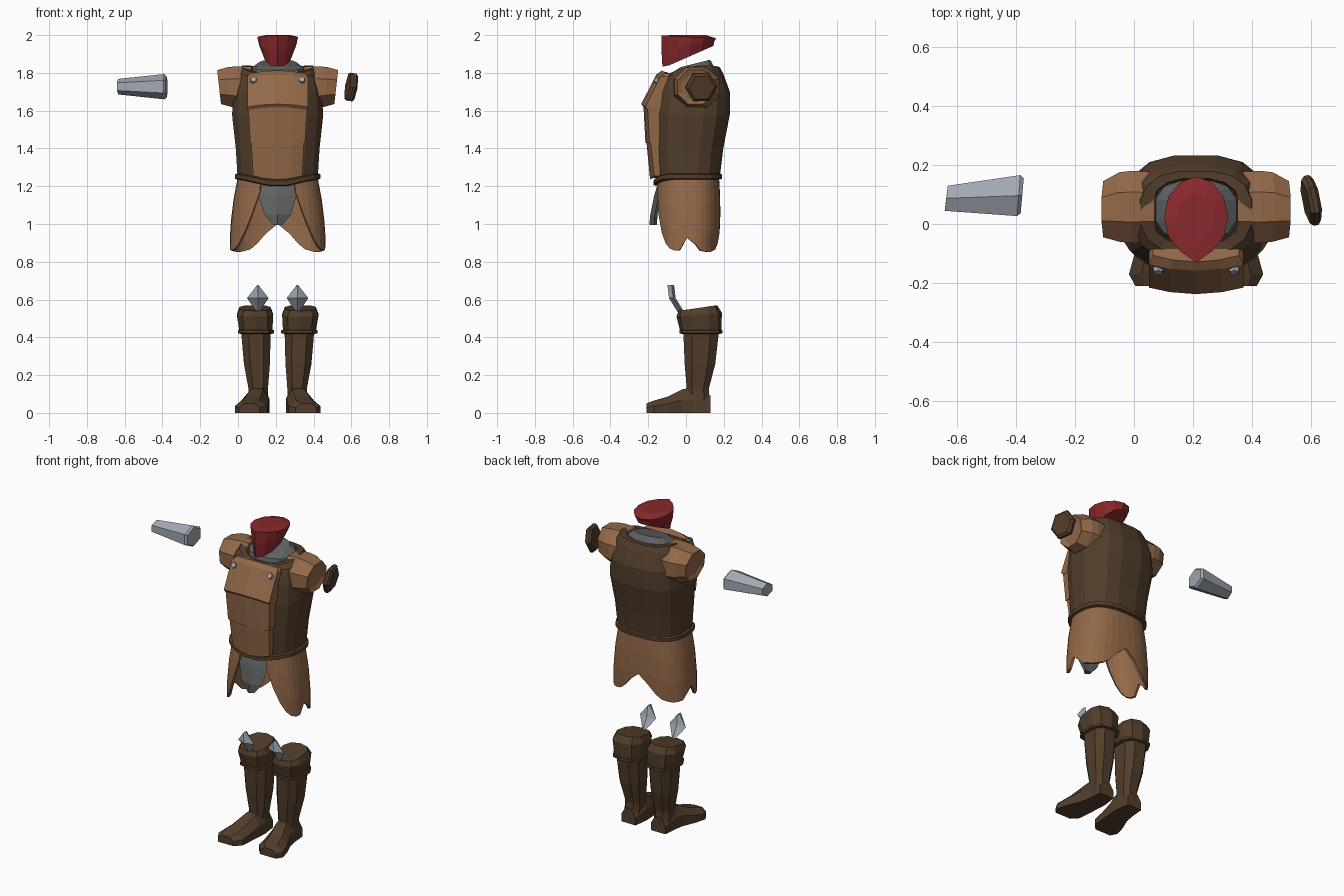
import bpy, bmesh, math
from mathutils import Vector

if "Cube" in bpy.data.objects:
    bpy.data.objects.remove(bpy.data.objects["Cube"])

CX = 0.21  # centre line of the suit


def material(name, rgb):
    m = bpy.data.materials.new(name)
    m.diffuse_color = (*rgb, 1)
    m.use_nodes = True
    m.node_tree.nodes["Principled BSDF"].inputs["Base Color"].default_value = m.diffuse_color
    return m


DARK = material("dark leather", (0.085, 0.048, 0.024))
TAN = material("tan leather", (0.29, 0.14, 0.065))
RED = material("red cloth", (0.25, 0.022, 0.026))
STEEL = material("steel", (0.36, 0.40, 0.46))
GREY = material("grey cloth", (0.12, 0.125, 0.125))


def loft(name, rings, mat, caps=True, closed=True, solid=0):
    """Skin a list of equal-length rings; optional end caps and thickness."""
    bm = bmesh.new()
    rows = [[bm.verts.new(p) for p in r] for r in rings]
    n = len(rows[0])
    for a, b in zip(rows, rows[1:]):
        for i in range(n if closed else n - 1):
            j = (i + 1) % n
            bm.faces.new((a[i], a[j], b[j], b[i]))
    if caps:
        bm.faces.new(rows[0][::-1])
        bm.faces.new(rows[-1])
    bmesh.ops.recalc_face_normals(bm, faces=bm.faces)
    me = bpy.data.meshes.new(name)
    bm.to_mesh(me)
    bm.free()
    me.materials.append(mat)
    ob = bpy.data.objects.new(name, me)
    bpy.context.collection.objects.link(ob)
    if solid:
        s = ob.modifiers.new("thickness", 'SOLIDIFY')
        s.thickness, s.offset = solid, -1
    return ob


def oval(z, cx, hx, y0, y1, n=16, p=0.75, tilt=0, lift=0):
    """Squarish oval ring; tilt slopes it front to back, lift raises the sides."""
    pts = []
    for i in range(n):
        a = 2 * math.pi * (i + 0.5) / n
        c, s = math.cos(a), math.sin(a)
        u, v = [math.copysign(abs(t) ** p, t) for t in (c, s)]
        pts.append((cx + hx * u, (y0 + y1) / 2 + (y1 - y0) / 2 * v,
                    z + tilt * v + lift * c * c))
    return pts


def disc_rings(center, axis, stations, n=6, spin=0):
    """Rings round an axis: stations are (offset, radius)."""
    ax = Vector(axis).normalized()
    u = Vector((0, 1, 0))
    u = (u - ax * u.dot(ax)).normalized()
    w = ax.cross(u)
    turn = [2 * math.pi * i / n + spin for i in range(n)]
    return [[Vector(center) + ax * o + (u * math.cos(a) + w * math.sin(a)) * r
             for a in turn] for o, r in stations]


# Torso with folded neck rim
loft("torso", [oval(1.24, CX, .215, -.155, .18), oval(1.40, CX, .225, -.165, .20),
               oval(1.58, CX, .245, -.165, .235), oval(1.70, CX, .235, -.155, .235),
               oval(1.785, CX, .21, -.13, .20, tilt=.01, lift=.015),
               oval(1.81, CX, .19, -.10, .18, tilt=.02, lift=.025),
               oval(1.81, CX, .15, -.07, .155, tilt=.02, lift=.02),
               oval(1.76, CX, .145, -.065, .15)], DARK)
loft("collar", [oval(1.76, CX, .145, -.065, .15, n=12),
                oval(1.825, CX, .14, -.055, .15, n=12, tilt=.01),
                oval(1.85, CX, .10, -.03, .13, n=12, tilt=.02)], GREY)


# Belt dips to a point at the front
def belt_ring(z, grow):
    pts = oval(z, CX, .215 + grow, -.16 - grow, .18 + grow, n=24)
    return [(x, y, q - (max(0, .2 - abs(x - CX)) * .22 if y < 0 else 0))
            for x, y, q in pts]


loft("belt", [belt_ring(1.235, 0), belt_ring(1.24, .013),
              belt_ring(1.262, .013), belt_ring(1.268, 0)], DARK)


# Curved breast and belly plates
def plate(name, rows):
    rings = []
    for z, hx, yf, yb, arch in rows:
        front = [(CX + hx * t, yf + .022 * t * t, z - arch * t * t)
                 for t in (-1, -.55, 0, .55, 1)]
        rings.append(front + [(CX + hx, yb, z - arch), (CX - hx, yb, z - arch)])
    loft(name, rings, TAN)


plate("belly_plate", [(1.235, .13, -.19, -.08, -.02), (1.44, .14, -.21, -.08, 0)])
plate("middle_plate", [(1.43, .145, -.215, -.08, 0), (1.62, .155, -.225, -.08, .015)])
plate("breast_plate", [(1.615, .158, -.222, -.10, .015), (1.635, .16, -.237, -.10, .015),
                       (1.79, .16, -.158, -.085, .01), (1.813, .145, -.128, -.085, .015)])
for s in (-1, 1):
    loft("rivet", disc_rings((CX + s * .128, -.158, 1.763), (0, -.85, .5),
                             [(-.01, .02), (.008, .016)]), STEEL)

# Shoulder guards
for s in (-1, 1):
    rings = []
    for d, y0, y1, z0, z1 in ((.13, -.06, .175, 1.60, 1.835), (.21, -.065, .18, 1.61, 1.835),
                              (.255, -.06, .175, 1.62, 1.83), (.31, -.045, .145, 1.635, 1.815),
                              (.30, -.02, .12, 1.66, 1.79)):
        yc, zc = (y0 + y1) / 2, (z0 + z1) / 2
        ring = []
        for i in range(8):
            a = math.pi * (i + .5) / 4
            v, w = math.cos(a) / .924, math.sin(a) / .924
            ring.append((CX + s * (d + .01 * w), yc + v * (y1 - y0) / 2, zc + w * (z1 - z0) / 2))
        rings.append(ring)
    loft("shoulder_guard", rings, TAN)

# Skirt: split at front, back and both sides by a wavy hem
N = 32
hem_half = [(0, 1.17), (.38, 1.17), (.55, 1.0), (.85, .90), (1.1, .86), (1.38, .86),
            (1.62, .95), (1.8, .86), (2.3, .85), (2.7, .87), (math.pi, 1.0)]


def hem(a):
    for (a0, h0), (a1, h1) in zip(hem_half, hem_half[1:]):
        if a <= a1:
            return h0 + (h1 - h0) * (a - a0) / (a1 - a0)
    return hem_half[-1][1]


def skirt_point(a, t):
    """a is the angle from the front, t runs from waist to hem."""
    z = 1.245 - t * (1.245 - hem(abs(a)))
    k = (1.245 - z) / .39
    hx = .212 + .085 * k - .042 * k * k
    hy = .165 + .03 * k - .033 * k * k
    s, c = math.sin(a), -math.cos(a)
    p = .78
    return (CX + hx * math.copysign(abs(s) ** p, s),
            .01 + hy * math.copysign(abs(c) ** p, c), z)


angles = [.33 + (2 * math.pi - .66) * i / N for i in range(N + 1)]
angles = [a if a <= math.pi else a - 2 * math.pi for a in angles]
loft("skirt", [[skirt_point(a, t) for a in angles] for t in (0, .35, .7, 1)],
     TAN, caps=False, closed=False, solid=.015)

# Hanging front cloth
rings = []
for z, hx, y in ((1.23, .115, -.14), (1.15, .10, -.165), (1.05, .07, -.185), (.995, .025, -.19)):
    rings.append([(CX - hx, y + .02, z), (CX, y - .004, z), (CX + hx, y + .02, z),
                  (CX + hx * .9, y + .035, z), (CX - hx * .9, y + .035, z)])
loft("front_cloth", rings, GREY)

# Red face cover: flat top, slanting lower edge, pointed front
top, mid, low = [], [], []
for i in range(12):
    a = 2 * math.pi * i / 12
    s, c = math.sin(a), -math.cos(a)
    tip = .02 if i == 0 else 0
    top.append((CX + .108 * s, .025 + .135 * c - tip, 1.99 - .008 * c))
    mid.append((CX + .098 * s, .02 + .13 * c - tip, 1.945 + .022 * c))
    low.append((CX + .075 * s, .02 + .125 * c - tip, 1.888 + .055 * c))
crown = [(CX + (x - CX) * .6, .025 + (y - .025) * .6, 2.0) for x, y, z in top]
loft("face_cover", [low, mid, top, crown], RED)

# Boots, shin bands and knee spikes, mirrored across the centre line
for s in (-1, 1):
    def X(x):
        return CX + s * (CX - x)

    c = X(.095)
    loft("boot_leg", [oval(.04, X(.105), .055, 0, .13, n=8), oval(.13, X(.107), .055, 0, .125, n=8),
                      oval(.26, X(.10), .073, -.012, .16, n=8),
                      oval(.43, c, .083, -.02, .18, n=8)], DARK)
    loft("boot_band", [oval(.418, c, .085, -.025, .18, n=10), oval(.422, c, .10, -.035, .193, n=10),
                       oval(.437, c, .10, -.035, .193, n=10),
                       oval(.442, c, .085, -.025, .18, n=10)], DARK)
    loft("boot_cuff", [oval(.43, c, .09, -.03, .187, n=10), oval(.52, X(.09), .10, -.05, .19, n=10, tilt=.01),
                       oval(.555, X(.09), .085, -.04, .165, n=10, tilt=.015)], DARK)
    foot = []
    for y, x, hw, zt in ((.13, .105, .05, .09), (.04, .107, .06, .135), (-.02, .10, .064, .125),
                         (-.10, .08, .078, .085), (-.17, .068, .085, .065), (-.21, .06, .055, .05)):
        foot.append([(X(x - hw), y, .0), (X(x + hw), y, .0), (X(x + hw), y, zt * .55),
                     (X(x + hw * .5), y, zt), (X(x - hw * .5), y, zt), (X(x - hw), y, zt * .55)])
    loft("boot_foot", foot, DARK)
    k = X(.105)
    spike = [[(k + u * h, y0, z) for u, y0 in ((-1, y + .012), (0, y - .01), (1, y + .012), (0, y + .025))]
             for z, h, y in ((.535, .008, -.035), (.608, .057, -.08), (.676, .004, -.088))]
    loft("knee_spike", spike, STEEL)

# Loose forearm guard and elbow cap
arm_guard = [[(x + .006 * math.cos(a), yc + ry * math.cos(a), zc + rz * math.sin(a))
              for a in [math.pi * (i + .5) / 3 for i in range(6)]]
             for x, yc, zc, ry, rz in ((-.635, .087, 1.727, .049, .041),
                                       (-.39, .096, 1.727, .08, .067),
                                       (-.378, .096, 1.725, .068, .058))]
loft("forearm_guard", arm_guard, STEEL)
loft("elbow_cap", disc_rings((.60, .08, 1.725), (1, .2, -.16),
                             [(-.02, .076), (-.008, .086), (.008, .086), (.02, .07)]), DARK)
